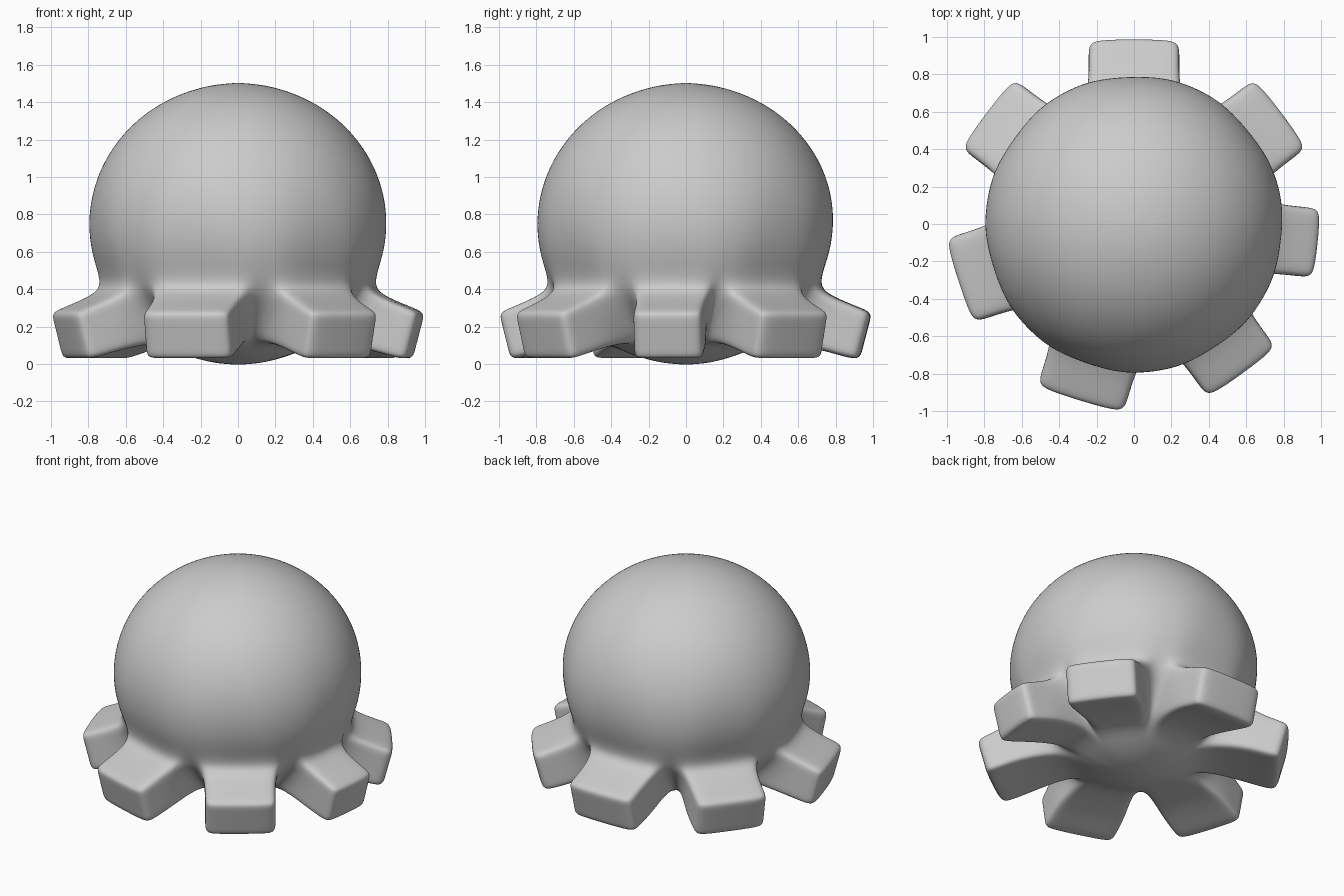
import bpy, bmesh
from math import radians, sin, cos, asin, tau

if "Cube" in bpy.data.objects:
    bpy.data.objects.remove(bpy.data.objects["Cube"])

RX, RZ, CZ = 0.806, 0.755, 0.75
# legs counter-clockwise: heading angle, half width
LEGS = [(-107, .24), (-54, .225), (-6, .185), (37, .23), (90, .242), (143, .232), (198, .235)]
U = (-1, -.62, .62, 1)             # columns across a leg
V = (0, .22, .78, 1)               # rows up a leg
# leg sections outward: (bottom radius, bottom z), (top radius, top z)
SECTIONS = [((.71, .085), (.79, .362)),
            ((.87, .035), (.94, .302)),
            ((.94, .025), (1.005, .275))]
LOW, HIGH = -55.8, -26             # latitudes of the leg roots

bm = bmesh.new()
cols = [radians(a) + asin(u * w / .62) for a, w in LEGS for u in U]
N = len(cols)
start = cols[0] + sum(c - cols[0] - i * tau / N for i, c in enumerate(cols)) / N


def ring(lat):
    """Ring of body vertices; columns even out towards the crown."""
    s = min(1, max(0, (lat - HIGH) / 50))
    p = radians(lat)
    out = []
    for i, c in enumerate(cols):
        a = c * (1 - s) + (start + i * tau / N) * s
        out.append(bm.verts.new((RX * cos(p) * cos(a), RX * cos(p) * sin(a), CZ + RZ * sin(p))))
    return out


# body: rounded head with openings at the leg roots
lats = [-80, -68] + [LOW + (HIGH - LOW) * v for v in V] + [-13, 0, 13, 26, 39, 52, 65, 78]
rings = [ring(l) for l in lats]
for j in range(len(rings) - 1):
    for i in range(N):
        if 2 <= j <= 4 and i % 4 != 3:
            continue
        n = (i + 1) % N
        bm.faces.new((rings[j][i], rings[j][n], rings[j + 1][n], rings[j + 1][i]))
for r, z in ((rings[0], CZ - RZ), (rings[-1], CZ + RZ)):
    pole = bm.verts.new((0, 0, z))
    for i in range(N):
        bm.faces.new((r[i], r[(i + 1) % N], pole))

# legs: stubby blocks growing out of the openings
LOOP = [(0, 0), (1, 0), (2, 0), (3, 0), (3, 1), (3, 2), (3, 3), (2, 3), (1, 3), (0, 3), (0, 2), (0, 1)]
for k, (ang, w) in enumerate(LEGS):
    c, s = cos(radians(ang)), sin(radians(ang))
    prev = {(i, j): rings[2 + j][4 * k + i] for i, j in LOOP}
    for m, ((r0, z0), (r1, z1)) in enumerate(SECTIONS):
        last = m == len(SECTIONS) - 1
        cur = {}
        for i in range(4):
            for j in range(4):
                if (i, j) in LOOP or last:
                    u = U[i] * w
                    r = r0 + (r1 - r0) * V[j] - .025 * U[i] ** 2
                    cur[i, j] = bm.verts.new((c * r - s * u, s * r + c * u, z0 + (z1 - z0) * V[j]))
        for a, b in zip(LOOP, LOOP[1:] + LOOP[:1]):
            bm.faces.new((prev[a], prev[b], cur[b], cur[a]))
        prev = cur
    for i in range(3):
        for j in range(3):
            bm.faces.new((prev[i, j], prev[i + 1, j], prev[i + 1, j + 1], prev[i, j + 1]))

bmesh.ops.recalc_face_normals(bm, faces=bm.faces)
for f in bm.faces:
    f.smooth = True
mesh = bpy.data.meshes.new("octopus_body")
bm.to_mesh(mesh)
bm.free()
obj = bpy.data.objects.new("octopus_body", mesh)
bpy.context.collection.objects.link(obj)
sub = obj.modifiers.new("Smooth", 'SUBSURF')
sub.levels = sub.render_levels = 3
